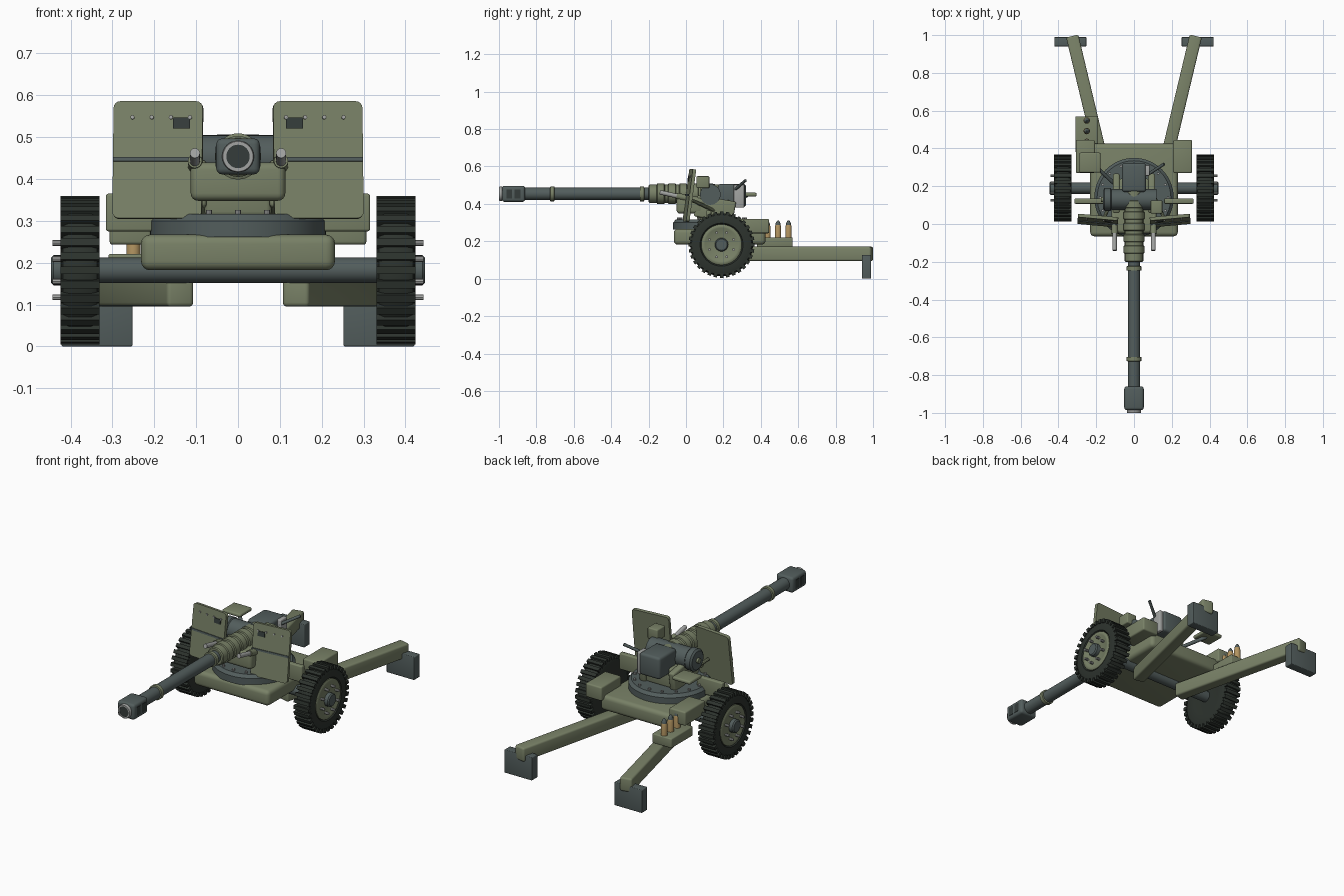
import bpy, bmesh, math
from mathutils import Vector, Matrix

if "Cube" in bpy.data.objects:
    bpy.data.objects.remove(bpy.data.objects["Cube"])


def mat(name, c):
    m = bpy.data.materials.new(name)
    m.diffuse_color = (*c, 1)
    m.use_nodes = True
    m.node_tree.nodes["Principled BSDF"].inputs["Base Color"].default_value = m.diffuse_color
    return m


OLIVE = mat("olive paint", (0.19, 0.22, 0.135))
STEEL = mat("blue grey steel", (0.085, 0.11, 0.108))
RUBBER = mat("dark rubber", (0.026, 0.033, 0.027))
LIGHT = mat("bright metal", (0.36, 0.37, 0.36))
BRASS = mat("brass", (0.45, 0.30, 0.12))
DARK = mat("dark recess", (0.035, 0.045, 0.043))
AXES = {'X': Matrix.Rotation(math.pi / 2, 4, 'Y'),
        'Y': Matrix.Rotation(-math.pi / 2, 4, 'X'), 'Z': Matrix()}


def finish(name, bm, material, smooth=True):
    bmesh.ops.recalc_face_normals(bm, faces=bm.faces)
    me = bpy.data.meshes.new(name)
    bm.to_mesh(me)
    bm.free()
    me.materials.append(material)
    ob = bpy.data.objects.new(name, me)
    bpy.context.collection.objects.link(ob)
    if smooth:
        bpy.ops.object.select_all(action='DESELECT')
        ob.select_set(True)
        bpy.context.view_layer.objects.active = ob
        bpy.ops.object.shade_smooth_by_angle(angle=math.radians(35))
    return ob


def box(name, lo, hi, material, bevel=0.008, rot=None, seg=3):
    """Bevelled box between two corners, optionally rotated about its centre."""
    lo, hi = Vector(lo), Vector(hi)
    bm = bmesh.new()
    bmesh.ops.create_cube(bm, size=1)
    bmesh.ops.scale(bm, vec=hi - lo, verts=bm.verts)
    if bevel:
        bmesh.ops.bevel(bm, geom=bm.edges[:], offset=bevel, segments=seg,
                        profile=0.5, affect='EDGES')
    bm.transform(Matrix.Translation((lo + hi) / 2) @ (rot or Matrix()))
    return finish(name, bm, material)


def lathe(name, profile, loc, axis, material, n=40):
    """Revolve (radius, distance) points round an axis through loc."""
    bm = bmesh.new()
    rings = []
    for r, t in profile:
        rings.append([bm.verts.new((r * math.cos(2 * math.pi * i / n),
                                    r * math.sin(2 * math.pi * i / n), t)) for i in range(n)])
    for a, b in zip(rings, rings[1:]):
        for i in range(n):
            j = (i + 1) % n
            bm.faces.new((a[i], a[j], b[j], b[i]))
    bm.faces.new(rings[0])
    bm.faces.new(rings[-1])
    bm.transform(Matrix.Translation(loc) @ AXES[axis])
    return finish(name, bm, material)


def rod(name, p, q, r, material, n=16):
    p, q = Vector(p), Vector(q)
    bm = bmesh.new()
    bmesh.ops.create_cone(bm, cap_ends=True, segments=n, radius1=r, radius2=r, depth=(q - p).length)
    bm.transform(Matrix.Translation((p + q) / 2) @ Vector((0, 0, 1)).rotation_difference(q - p).to_matrix().to_4x4())
    return finish(name, bm, material)


def span(s, a, b):
    """Ordered x limits of a part on side s."""
    return min(s * a, s * b), max(s * a, s * b)


# Carriage platform, axle and traverse ring
box("platform", (-0.232, -0.065, 0.182), (0.232, 0.425, 0.267), OLIVE, 0.022, seg=4)
rod("axle", (-0.35, 0.19, 0.182), (0.35, 0.19, 0.182), 0.03, STEEL, 32)
lathe("traverse_ring", [(0.21, 0.262), (0.21, 0.300), (0.203, 0.307), (0.195, 0.316)],
      (0, 0.14, 0), 'Z', STEEL, 56)
for i in range(16):
    a = 2 * math.pi * i / 16
    x, y = 0.18 * math.sin(a), 0.14 + 0.18 * math.cos(a)
    rod("ring_bolt", (x, y, 0.312), (x, y, 0.326), 0.007, LIGHT, 8)

WY, WZ = 0.19, 0.182
for s in (-1, 1):
    # Wheel: tyre, tread lugs, disc, hub and bolts
    lathe("tyre", [(0.10, s * 0.335), (0.145, s * 0.331), (0.160, s * 0.337), (0.168, s * 0.35),
                   (0.168, s * 0.405), (0.160, s * 0.418), (0.145, s * 0.423), (0.115, s * 0.423),
                   (0.108, s * 0.412)], (0, WY, WZ), 'X', RUBBER, 60)
    bm = bmesh.new()
    for i in range(32):
        a = 2 * math.pi * i / 32
        m = (Matrix.Translation((s * 0.3775, WY, WZ)) @ Matrix.Rotation(a, 4, 'X')
             @ Matrix.Translation((0, 0, 0.166)) @ Matrix.Diagonal((0.094, 0.019, 0.022, 1)))
        bmesh.ops.create_cube(bm, size=1, matrix=m)
    finish("tread_lugs", bm, RUBBER, False)
    lathe("wheel_disc", [(0.108, s * 0.40), (0.108, s * 0.420), (0.100, s * 0.424), (0.09, s * 0.424),
                         (0.085, s * 0.421)], (0, WY, WZ), 'X', OLIVE, 40)
    lathe("hub", [(0.036, s * 0.41), (0.036, s * 0.441), (0.030, s * 0.447)], (0, WY, WZ), 'X', STEEL, 28)
    for i in range(8):
        a = 2 * math.pi * (i + 0.5) / 8
        y, z = WY + 0.07 * math.cos(a), WZ + 0.07 * math.sin(a)
        rod("wheel_bolt", (s * 0.415, y, z), (s * 0.443, y, z), 0.007, LIGHT, 8)

    # Split trail leg and spade
    p, q = Vector((s * 0.137, 0.20, 0.133)), Vector((s * 0.327, 0.995, 0.133))
    c, h = (p + q) / 2, (q - p).length / 2
    box("trail_leg", c - Vector((0.033, h, 0.038)), c + Vector((0.033, h, 0.038)), OLIVE, 0.010,
        Matrix.Rotation(-s * math.atan2(0.19, 0.795), 4, 'Z'))
    x0, x1 = span(s, 0.252, 0.422)
    box("spade", (x0, 0.94, 0.0), (x1, 0.99, 0.128), STEEL, 0.004)

    # Stowage boxes and lower guard plates
    x0, x1 = span(s, 0.207, 0.307)
    box("stowage_box", (x0, 0.27, 0.243), (x1, 0.445, 0.32), OLIVE, 0.008)
    x0, x1 = span(s, 0.16, 0.316)
    box("lower_guard", (x0, 0.107, 0.275), (x1, 0.135, 0.365), OLIVE, 0.006)

    # Gun shield with vision slot, strip and rivets, built flat then leaned back
    place = (Matrix.Translation((s * 0.1915, 0.018, 0.445)) @ Matrix.Rotation(s * 0.09, 4, 'Z')
             @ Matrix.Rotation(-0.13, 4, 'X'))
    bm = bmesh.new()
    bmesh.ops.create_cube(bm, size=1)
    bmesh.ops.scale(bm, vec=(0.214, 0.018, 0.282), verts=bm.verts)
    corners = [e for e in bm.edges if abs(e.verts[0].co.y - e.verts[1].co.y) > 0.01]
    bmesh.ops.bevel(bm, geom=corners, offset=0.016, segments=4, profile=0.5, affect='EDGES')
    finish("shield", bm, OLIVE).matrix_world = place
    box("shield_strip", (-0.106, -0.014, -0.004), (0.106, -0.005, 0.006), STEEL, 0).matrix_world = place
    x = -s * 0.057
    box("vision_slot", (x - 0.02, -0.014, 0.075), (x + 0.02, -0.005, 0.101), DARK, 0).matrix_world = place
    for k in range(4):
        x = s * (-0.077 + 0.046 * k)
        rod("shield_rivet", (x, -0.014, 0.102), (x, -0.005, 0.102), 0.005, LIGHT, 8).matrix_world = place
    rod("shield_brace", (s * 0.16, 0.03, 0.42), (s * 0.10, 0.16, 0.36), 0.009, OLIVE, 10)

    # Cradle cheeks, recoil rods
    x0, x1 = span(s, 0.075, 0.112)
    box("cradle_cheek", (x0, 0.05, 0.315), (x1, 0.26, 0.43), OLIVE, 0.010, Matrix.Rotation(-0.17, 4, 'X'))
    rod("recoil_rod", (s * 0.103, -0.14, 0.462), (s * 0.103, 0.03, 0.425), 0.012, LIGHT)
    rod("recoil_sleeve", (s * 0.103, -0.05, 0.443), (s * 0.103, 0.10, 0.41), 0.017, OLIVE)

# Cradle and trunnion
box("cradle", (-0.113, -0.05, 0.348), (0.113, 0.09, 0.44), OLIVE, 0.018, seg=4)
box("cradle_rear", (-0.08, 0.06, 0.31), (0.08, 0.24, 0.42), OLIVE, 0.012)
rod("trunnion", (-0.12, 0.13, 0.45), (0.12, 0.13, 0.45), 0.055, STEEL, 32)
lathe("elevation_wheel", [(0.05, -0.163), (0.06, -0.155), (0.06, -0.125), (0.05, -0.118)],
      (0, 0.13, 0.45), 'X', STEEL, 32)
rod("elevation_hub", (-0.175, 0.13, 0.45), (-0.15, 0.13, 0.45), 0.014, OLIVE)

# Barrel, bands and stepped jacket
GZ = 0.454
lathe("barrel", [(0.033, -0.9), (0.033, -0.15)], (0, 0, GZ), 'Y', STEEL)
for y in (-0.715, -0.235):
    lathe("barrel_band", [(0.034, y - 0.012), (0.040, y - 0.010), (0.040, y + 0.010), (0.034, y + 0.012)],
          (0, 0, GZ), 'Y', OLIVE)
lathe("jacket", [(0.044, -0.20), (0.049, -0.195), (0.049, 0.20)], (0, 0, GZ), 'Y', OLIVE)
for y in (-0.135, -0.075, -0.015, 0.045, 0.105):
    lathe("jacket_ring", [(0.048, y - 0.022), (0.055, y - 0.018), (0.055, y + 0.018), (0.048, y + 0.022)],
          (0, 0, GZ), 'Y', OLIVE)

# Muzzle brake with side ports, bright crown and dark bore
box("muzzle_brake", (-0.052, -0.985, GZ - 0.043), (0.052, -0.86, GZ + 0.043), STEEL, 0.014)
for s in (-1, 1):
    for y in (-0.945, -0.90):
        x0, x1 = span(s, 0.045, 0.054)
        box("brake_port", (x0, y - 0.016, GZ - 0.024), (x1, y + 0.016, GZ + 0.024), DARK, 0)
lathe("muzzle_crown", [(0.038, -0.985), (0.038, -0.997), (0.036, -1.0), (0.028, -1.0), (0.028, -0.985)],
      (0, 0, GZ), 'Y', LIGHT)
rod("bore", (0, -0.997, GZ), (0, -0.98, GZ), 0.0285, DARK, 32)

# Breech block, side plate and lever
box("breech", (-0.063, 0.17, 0.385), (0.063, 0.322, 0.506), STEEL, 0.014)
box("breech_plate", (0.06, 0.255, 0.38), (0.083, 0.312, 0.503), LIGHT, 0.005)
rod("breech_lever", (0.07, 0.26, 0.475), (0.16, 0.318, 0.525), 0.008, STEEL, 12)

# Sight box and gunner's seat
box("sight_box", (0.088, 0.055, 0.485), (0.150, 0.125, 0.548), OLIVE, 0.006)
rod("sight_post", (0.105, 0.09, 0.40), (0.105, 0.09, 0.50), 0.012, OLIVE, 12)
box("seat", (-0.289, 0.272, 0.440), (-0.177, 0.378, 0.460), OLIVE, 0.008)
rod("seat_arm", (-0.225, 0.325, 0.445), (-0.10, 0.21, 0.37), 0.010, STEEL, 12)

# Ammunition tray with three rounds
box("ammo_tray", (-0.31, 0.38, 0.168), (-0.19, 0.57, 0.221), OLIVE, 0.006)
for y in (0.435, 0.492, 0.548):
    lathe("shell_case", [(0.017, 0.218), (0.017, 0.275), (0.014, 0.287)], (-0.25, y, 0), 'Z', BRASS, 20)
    lathe("shell_tip", [(0.014, 0.286), (0.013, 0.295), (0.008, 0.306), (0.002, 0.312)],
          (-0.25, y, 0), 'Z', STEEL, 20)
